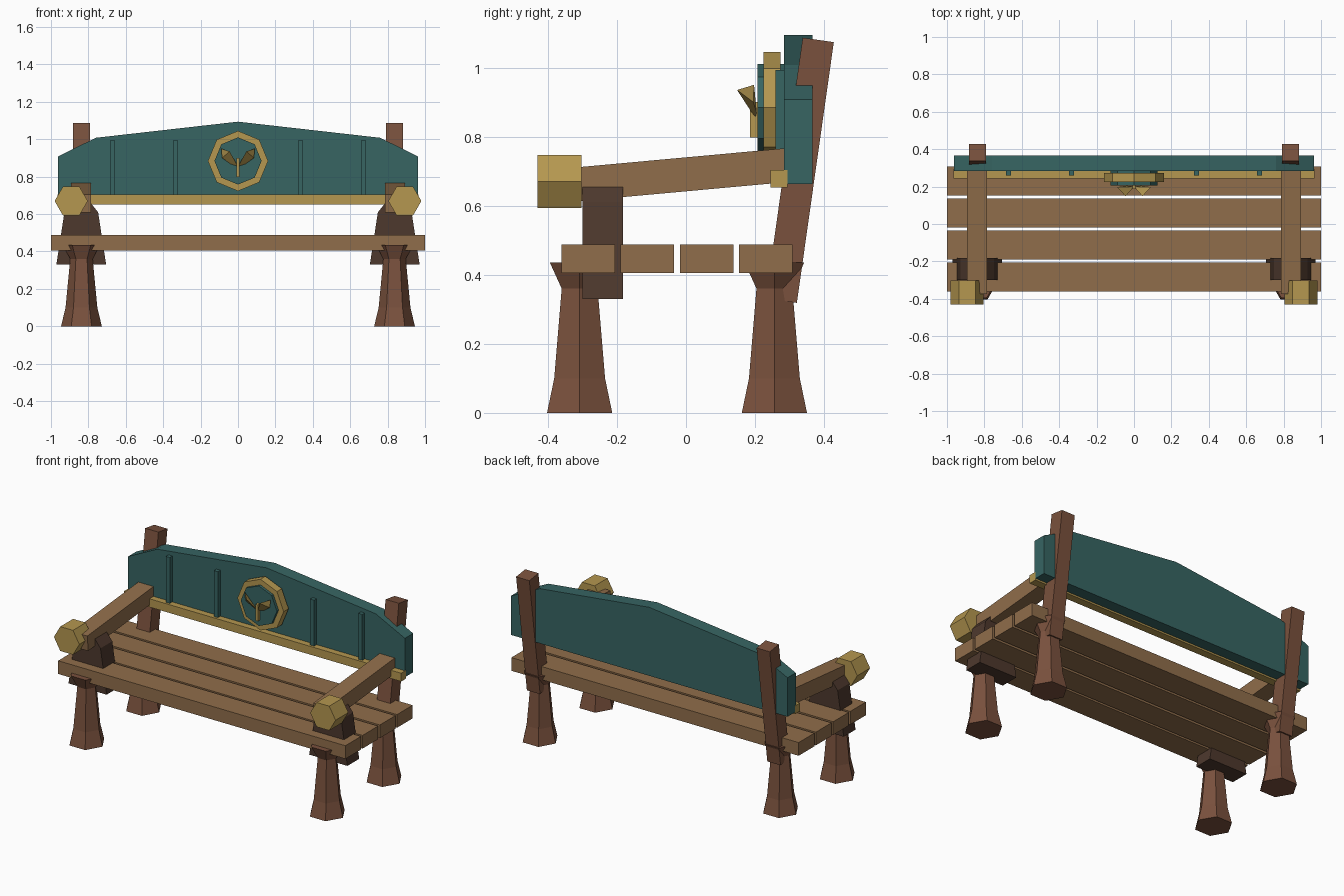
import bpy, bmesh, math
from mathutils import Vector, Matrix

if "Cube" in bpy.data.objects:
    bpy.data.objects.remove(bpy.data.objects["Cube"])


def material(name, rgb):
    m = bpy.data.materials.new(name)
    m.diffuse_color = (*rgb, 1)
    m.use_nodes = True
    m.node_tree.nodes["Principled BSDF"].inputs["Base Color"].default_value = m.diffuse_color
    return m


WOOD = material("tan wood", (0.28, 0.155, 0.07))
RED = material("reddish brown wood", (0.195, 0.083, 0.047))
DARK = material("dark brown wood", (0.075, 0.04, 0.026))
TEAL = material("teal paint", (0.038, 0.13, 0.124))
GOLD = material("gold", (0.46, 0.31, 0.08))


def finish(name, bm, mat):
    bmesh.ops.recalc_face_normals(bm, faces=bm.faces)
    me = bpy.data.meshes.new(name)
    bm.to_mesh(me)
    bm.free()
    me.materials.append(mat)
    ob = bpy.data.objects.new(name, me)
    bpy.context.collection.objects.link(ob)
    return ob


def box(name, lo, hi, mat):
    bm = bmesh.new()
    lo, hi = Vector(lo), Vector(hi)
    bmesh.ops.create_cube(bm, size=1, matrix=Matrix.Translation((lo + hi) / 2)
                          @ Matrix.Diagonal((*(hi - lo), 1)))
    return finish(name, bm, mat)


def beam(name, a, b, wx, h, mat):
    """Box from a to b lying in a y-z plane."""
    a, b = Vector(a), Vector(b)
    d = (b - a).normalized()
    n = Vector((0, -d.z, d.y)) * h / 2
    prof = [a + n, b + n, b - n, a - n]
    return loft(name, [[p + Vector((s * wx / 2, 0, 0)) for p in prof] for s in (-1, 1)], mat)


def loft(name, rings, mat):
    """Skin successive point rings and cap both ends."""
    bm = bmesh.new()
    rs = [[bm.verts.new(p) for p in r] for r in rings]
    n = len(rs[0])
    for r0, r1 in zip(rs, rs[1:]):
        for i in range(n):
            j = (i + 1) % n
            bm.faces.new((r0[i], r0[j], r1[j], r1[i]))
    bm.faces.new(rs[0])
    bm.faces.new(rs[-1])
    return finish(name, bm, mat)


def extrude_y(name, prof, y0, y1, mat):
    return loft(name, [[(x, y, z) for x, z in prof] for y in (y0, y1)], mat)


def ngon(n, r, cx=0, cy=0):
    return [(cx + r * math.cos(math.tau * i / n), cy + r * math.sin(math.tau * i / n))
            for i in range(n)]


# Seat slats
for i, y in enumerate((-0.36, -0.19, -0.018, 0.153)):
    box(f"seat_slat_{i + 1}", (-1, y, 0.405), (1, y + 0.155, 0.488), WOOD)

for s, side in ((-1, "left"), (1, "right")):
    # Flared six-sided legs
    for y, pos in ((-0.308, "front"), (0.256, "back")):
        loft(f"{pos}_leg_{side}",
             [[(px, py, z) for px, py in ngon(6, r, s * 0.837, y)]
              for z, r in ((0, 0.109), (0.1, 0.085), (0.36, 0.06), (0.436, 0.1))], RED)
    # Leaning back post
    beam(f"back_post_{side}", (s * 0.837, 0.276, 0.325), (s * 0.837, 0.383, 1.08),
         0.092, 0.091, RED)
    # Armrest, its tapered support and six-sided end
    beam(f"armrest_{side}", (s * 0.84, -0.37, 0.657), (s * 0.84, 0.33, 0.721),
         0.106, 0.098, WOOD)
    half = ((0.133, 0.33), (0.09, 0.61), (0.05, 0.66))
    prof = [(s * 0.838 + w, z) for w, z in half] + [(s * 0.838 - w, z) for w, z in half[::-1]]
    extrude_y(f"armrest_support_{side}", prof, -0.299, -0.182, DARK)
    extrude_y(f"armrest_end_{side}", ngon(6, 0.0885, s * 0.892, 0.67), -0.43, -0.303, GOLD)
    # Thin upright strips on the backrest
    for k, x in enumerate((0.335, 0.67)):
        box(f"backrest_strip_{side}_{k + 1}", (s * x - 0.0135, 0.259, 0.69),
            (s * x + 0.0135, 0.29, 0.993), TEAL)

# Backrest panel and lower rail
extrude_y("backrest_panel", [(-0.963, 0.663), (0.963, 0.663), (0.963, 0.908), (0.76, 1.008),
                             (0, 1.094), (-0.76, 1.008), (-0.963, 0.908)], 0.284, 0.366, TEAL)
box("backrest_rail", (-0.965, 0.244, 0.652), (0.965, 0.294, 0.704), GOLD)

# Eight-sided medallion: gold rim and raised teal disc
extrude_y("medallion_rim", ngon(8, 0.161, 0, 0.884), 0.224, 0.273, GOLD)
extrude_y("medallion_disc", ngon(8, 0.126, 0, 0.884), 0.207, 0.29, TEAL)

# Sprout emblem: stem and two faceted leaves
box("sprout_stem", (-0.008, 0.186, 0.797), (0.008, 0.21, 0.9), GOLD)
for s, side in ((-1, "left"), (1, "right")):
    bm = bmesh.new()
    for x, y, z in ((0, 0.2, 0.855), (0.09, 0.197, 0.95), (0.045, 0.148, 0.935),
                    (0.085, 0.195, 0.9), (0.04, 0.205, 0.868)):
        bm.verts.new((s * x, y, z))
    bmesh.ops.convex_hull(bm, input=bm.verts)
    finish(f"sprout_leaf_{side}", bm, GOLD)
